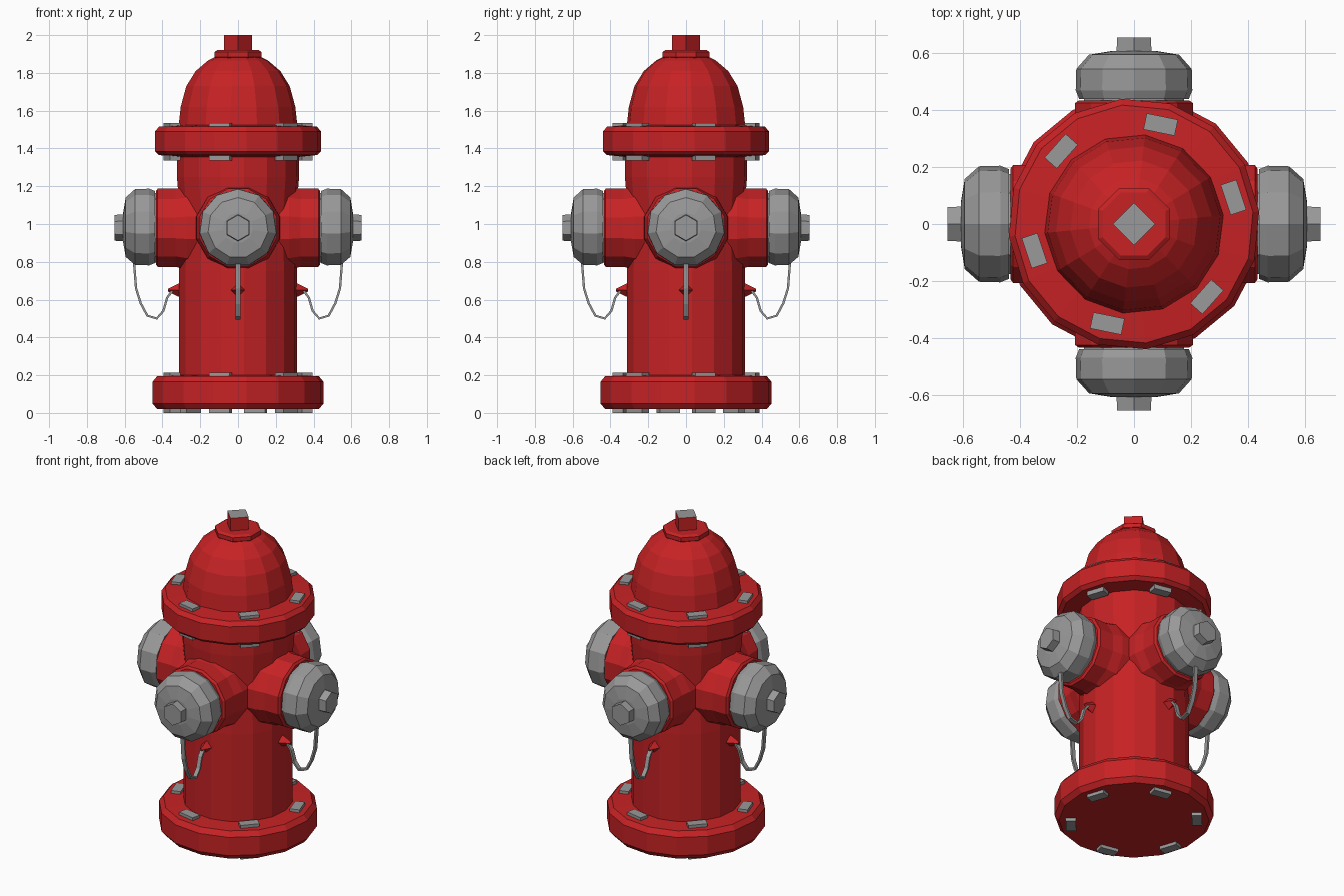
import bpy, bmesh, math
from mathutils import Matrix, Vector

if "Cube" in bpy.data.objects:
    bpy.data.objects.remove(bpy.data.objects["Cube"])


def material(name, rgb):
    m = bpy.data.materials.new(name)
    m.diffuse_color = (*rgb, 1)
    m.use_nodes = True
    m.node_tree.nodes["Principled BSDF"].inputs["Base Color"].default_value = m.diffuse_color
    return m


RED = material("hydrant red", (0.57, 0.016, 0.018))
GREY = material("cap grey", (0.32, 0.32, 0.32))


def finish(name, bm, mats, matrix=Matrix()):
    bmesh.ops.recalc_face_normals(bm, faces=bm.faces)
    bm.transform(matrix)
    me = bpy.data.meshes.new(name)
    bm.to_mesh(me)
    bm.free()
    for m in mats:
        me.materials.append(m)
    ob = bpy.data.objects.new(name, me)
    bpy.context.collection.objects.link(ob)
    return ob


def lathe(name, profile, sides, mat, matrix=Matrix(), turn=0.0):
    """Closed solid of stacked rings from (radius, height) pairs."""
    bm = bmesh.new()
    rings = []
    for r, h in profile:
        rings.append([bm.verts.new((r * math.cos(turn + math.tau * i / sides),
                                    r * math.sin(turn + math.tau * i / sides), h))
                      for i in range(sides)])
    for a, b in zip(rings, rings[1:]):
        for i in range(sides):
            j = (i + 1) % sides
            bm.faces.new((a[i], a[j], b[j], b[i]))
    bm.faces.new(rings[0][::-1])
    bm.faces.new(rings[-1])
    return finish(name, bm, [mat], matrix)


def box(name, size, mats, matrix):
    bm = bmesh.new()
    bmesh.ops.create_cube(bm, size=1, matrix=Matrix.Diagonal((*size, 1)))
    return finish(name, bm, mats, matrix)


def ribbon(name, points, width, depth, mat, matrix):
    """Thin rectangular strand following points in the xz plane."""
    bm = bmesh.new()
    pts = [Vector((x, 0, z)) for x, z in points]
    rings = []
    for i, p in enumerate(pts):
        t = (pts[min(i + 1, len(pts) - 1)] - pts[max(i - 1, 0)]).normalized()
        n = Vector((-t.z, 0, t.x)) * depth / 2
        s = Vector((0, width / 2, 0))
        rings.append([bm.verts.new(p + v) for v in (n + s, n - s, -n - s, -n + s)])
    for a, b in zip(rings, rings[1:]):
        for i in range(4):
            j = (i + 1) % 4
            bm.faces.new((a[i], a[j], b[j], b[i]))
    bm.faces.new(rings[0])
    bm.faces.new(rings[-1])
    return finish(name, bm, [mat], matrix)


# Base flange, barrel and bonnet
lathe("base_flange", [(0.43, 0.02), (0.455, 0.05), (0.455, 0.165), (0.43, 0.195),
                      (0.30, 0.2)], 16, RED, turn=0.1)
lathe("barrel", [(0.315, 0.18), (0.315, 0.75), (0.305, 1.0), (0.325, 1.25),
                 (0.325, 1.38)], 16, RED, turn=0.1)
lathe("bonnet_flange", [(0.32, 1.355), (0.42, 1.365), (0.442, 1.385), (0.442, 1.49),
                        (0.42, 1.515), (0.30, 1.525)], 16, RED, turn=0.1)
lathe("bonnet", [(0.318, 1.50), (0.305, 1.62), (0.275, 1.73), (0.225, 1.81),
                 (0.16, 1.865), (0.11, 1.89)], 14, RED, turn=0.1)
lathe("bonnet_collar", [(0.12, 1.87), (0.136, 1.885), (0.136, 1.91), (0.12, 1.92)],
      8, RED, turn=math.pi / 8)

# Operating nut: red sides, grey top
nut = box("operating_nut", (0.106, 0.106, 0.1), [RED, GREY],
          Matrix.Translation((0, 0, 1.95)) @ Matrix.Rotation(math.pi / 4, 4, 'Z'))
for f in nut.data.polygons:
    f.material_index = 1 if f.normal.z > 0.9 else 0

# Flange bolts: heads above and below both flanges
for label, z in (("base_bolt_under", 0.015), ("base_bolt_head", 0.2),
                 ("bonnet_bolt_under", 1.35), ("bonnet_bolt_head", 1.52)):
    for k in range(6):
        turn = Matrix.Rotation(math.radians(15 + 60 * k), 4, 'Z')
        box(label, (0.058, 0.112, 0.03), [GREY],
            turn @ Matrix.Translation((0.362, 0, z)) @ Matrix.Rotation(0.06, 4, 'Z'))

# Four outlets, each with a nozzle, cap, cap nut, chain and chain lug
AXIS = Matrix.Translation((0, 0, 0.98)) @ Matrix.Rotation(math.pi / 2, 4, 'Y')
CHAIN = [(0.55, 0.79), (0.54, 0.66), (0.515, 0.58), (0.48, 0.515), (0.43, 0.50),
         (0.395, 0.54), (0.375, 0.61), (0.345, 0.65)]
for k in range(4):
    turn = Matrix.Rotation(k * math.pi / 2, 4, 'Z')
    m = turn @ AXIS
    lathe("nozzle", [(0.23, 0.18), (0.228, 0.27), (0.214, 0.33), (0.214, 0.425),
                     (0.20, 0.435)], 12, RED, m, turn=math.pi / 12)
    lathe("nozzle_neck", [(0.185, 0.40), (0.185, 0.46)], 10, GREY, m)
    lathe("outlet_cap", [(0.195, 0.44), (0.207, 0.47), (0.205, 0.545), (0.16, 0.595),
                         (0.08, 0.608)], 11, GREY, m, turn=math.pi)
    lathe("cap_nut", [(0.073, 0.58), (0.068, 0.655)], 6, GREY, m)
    ribbon("cap_chain", CHAIN, 0.026, 0.012, GREY, turn)
    # Wedge lug on the barrel holding the chain end
    lathe("chain_lug", [(0.045, 0.29), (0.028, 0.33), (0.008, 0.37)], 4, RED,
          turn @ Matrix.Translation((0, 0, 0.65)) @ Matrix.Rotation(math.pi / 2, 4, 'Y'))
